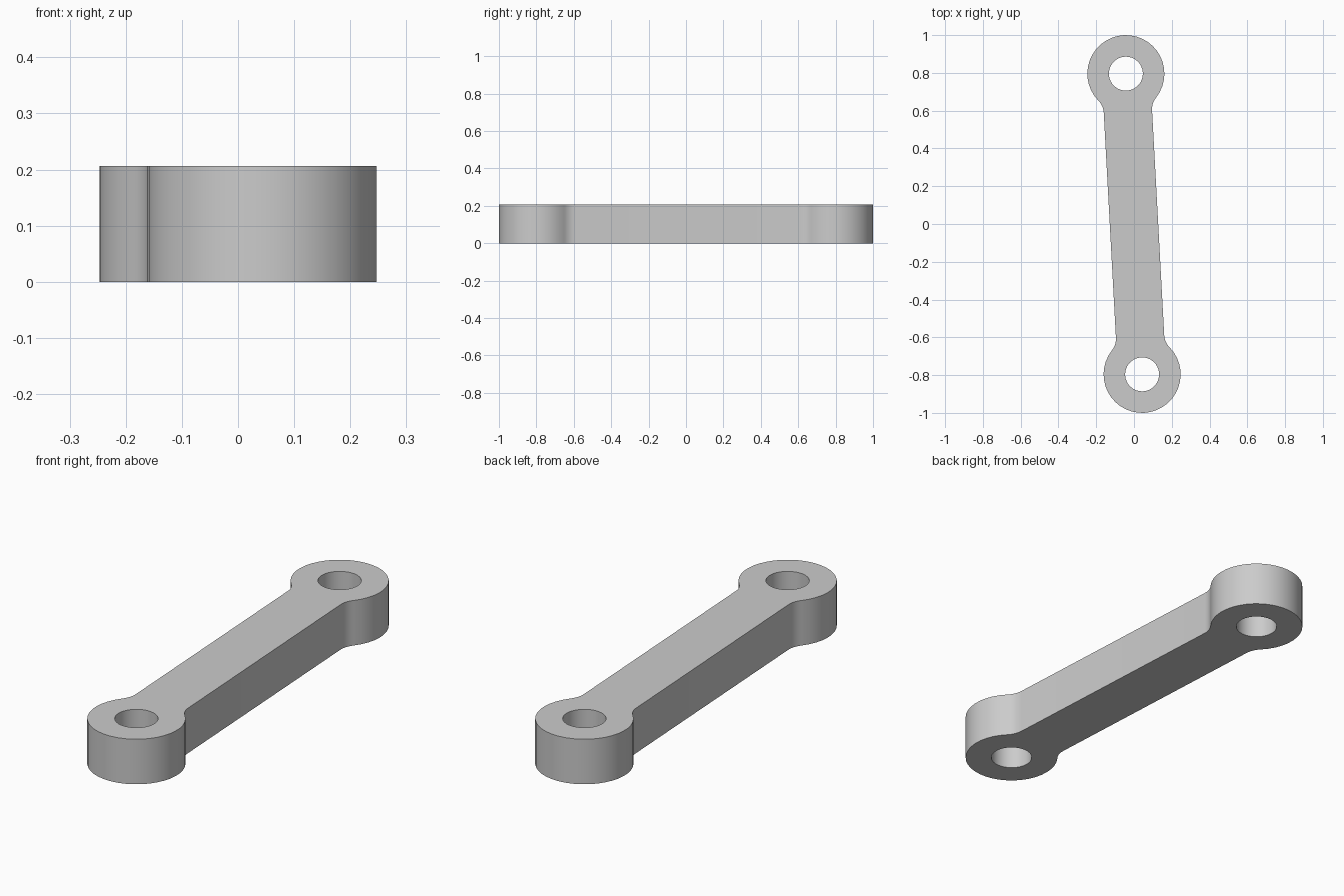
import bpy, bmesh
from math import atan2, cos, sin, pi, sqrt
from mathutils import Matrix, Vector

cube = bpy.data.objects.get("Cube")
if cube:
    bpy.data.objects.remove(cube, do_unlink=True)

EYE_R, HOLE_R, HALF_W, FILLET_R = 0.204, 0.09, 0.128, 0.1
THICK = 0.206
EYE = Vector((-0.043, 0.796, 0))
HALF_LEN = EYE.length

steel = bpy.data.materials.new("grey_steel")
steel.use_nodes = True
colour = (0.6, 0.6, 0.6, 1)
steel.diffuse_color = colour
steel.node_tree.nodes["Principled BSDF"].inputs["Base Color"].default_value = colour


def arc(cx, cy, r, start, end, n):
    """Points along an arc, both ends included."""
    return [Vector((cx + r * cos(a), cy + r * sin(a), 0))
            for a in (start + (end - start) * i / n for i in range(n + 1))]


# Outline of one end along +y: fillet, round eye, mirrored fillet
fx = HALF_W + FILLET_R
fd = sqrt((EYE_R + FILLET_R) ** 2 - fx ** 2)
touch = atan2(-fd, fx)
fillet = arc(fx, HALF_LEN - fd, FILLET_R, pi, touch + pi, 6)
eye = arc(0, HALF_LEN, EYE_R, touch, pi - touch, 28)
mirrored = [Vector((-p.x, p.y, 0)) for p in reversed(fillet)]
end = fillet + eye[1:-1] + mirrored
hole = arc(0, HALF_LEN, HOLE_R, 0, 2 * pi, 32)[:-1]

# Whole link: the second end is the first turned half way round
half_turn = Matrix.Rotation(pi, 3, 'Z')
loops = [end + [half_turn @ p for p in end], hole, [half_turn @ p for p in hole]]
tilt = Matrix.Rotation(atan2(-EYE.x, EYE.y), 3, 'Z')

bm = bmesh.new()
for loop in loops:
    verts = [bm.verts.new(tilt @ p) for p in loop]
    for a, b in zip(verts, verts[1:] + verts[:1]):
        bm.edges.new((a, b))
bmesh.ops.triangle_fill(bm, use_beauty=True, edges=bm.edges[:], normal=(0, 0, 1))

# Thickness
ext = bmesh.ops.extrude_face_region(bm, geom=bm.faces[:], use_keep_orig=True)
top = [g for g in ext["geom"] if isinstance(g, bmesh.types.BMVert)]
bmesh.ops.translate(bm, verts=top, vec=(0, 0, THICK))
bmesh.ops.recalc_face_normals(bm, faces=bm.faces[:])

mesh = bpy.data.meshes.new("link_arm")
bm.to_mesh(mesh)
bm.free()
mesh.materials.append(steel)
link = bpy.data.objects.new("link_arm", mesh)
bpy.context.collection.objects.link(link)

bpy.ops.object.select_all(action='DESELECT')
link.select_set(True)
bpy.context.view_layer.objects.active = link
bpy.ops.object.shade_smooth_by_angle(angle=pi / 6)
